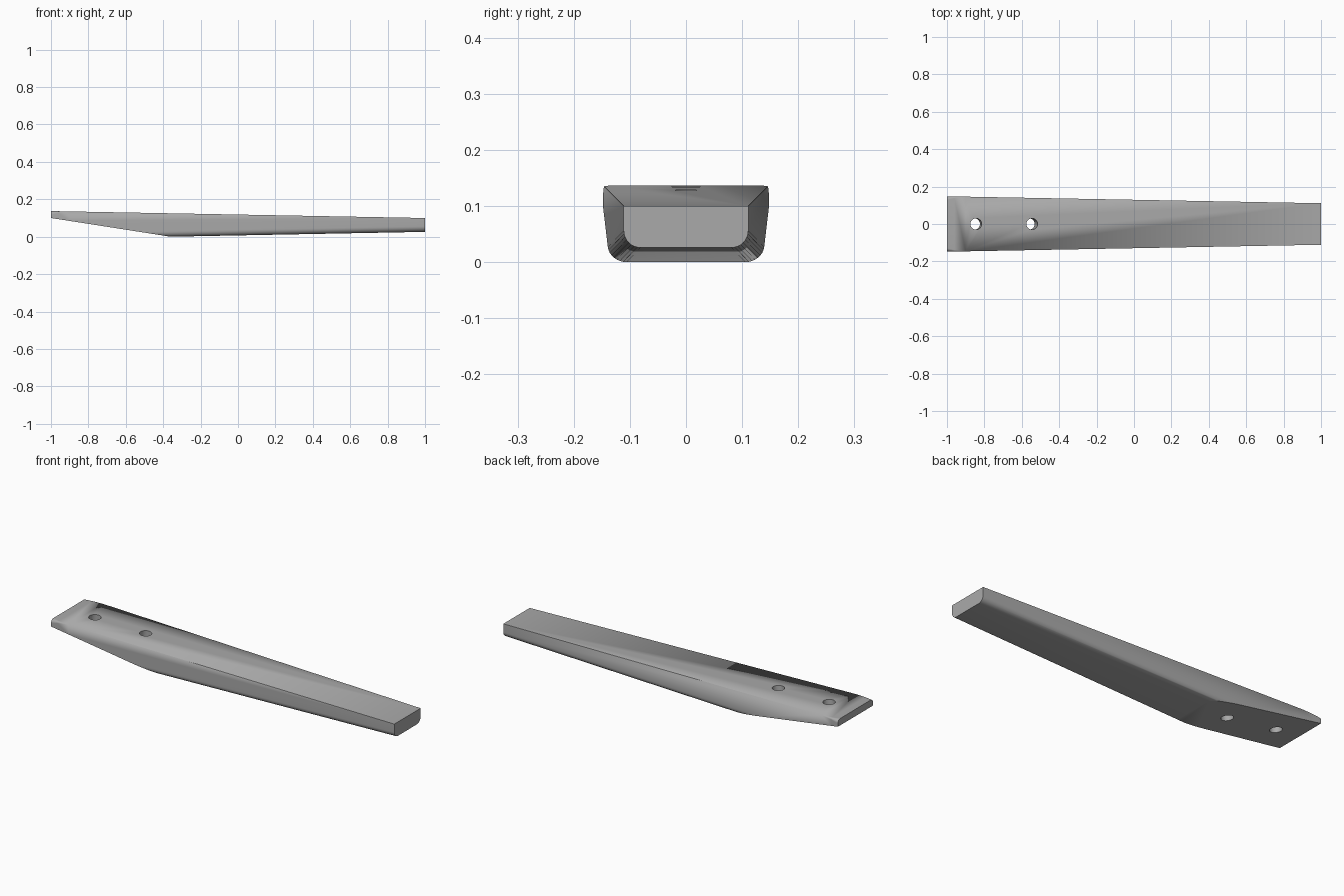
import bpy, bmesh
from math import sin, cos, pi
from mathutils import Vector

cube = bpy.data.objects.get("Cube")
if cube:
    bpy.data.objects.remove(cube)

grey = bpy.data.materials.new("plain grey")
grey.use_nodes = True
colour = (0.4, 0.4, 0.4, 1)
grey.diffuse_color = colour
grey.node_tree.nodes["Principled BSDF"].inputs["Base Color"].default_value = colour

EDGE_R = 0.03
STEPS = 8
RAMP_START = Vector((-0.36, 0, 0.0))
RAMP_NORMAL = Vector((-0.1, 0, -0.64)).normalized()


def section(x, top_r):
    """Cross-section with rounded lower edges and optional rounded upper edges."""
    t = (1 - x) / 2
    half = 0.111 + 0.037 * t
    top = 0.1 + 0.037 * t
    low = 0.026 - 0.038 * t
    side = []
    for i in range(STEPS + 1):
        a = pi / 2 * i / STEPS
        side.append((half - EDGE_R + EDGE_R * sin(a), low + EDGE_R - EDGE_R * cos(a)))
    for i in range(STEPS + 1):
        a = pi / 2 * i / STEPS
        side.append((half - top_r + top_r * cos(a), top - top_r + top_r * sin(a)))
    return [(x, y, z) for y, z in side] + [(x, -y, z) for y, z in reversed(side)]


# Tapered bar, lofted along its length
bm = bmesh.new()
stations = [(-1, 0.02), (-0.96, 0.009), (-0.9, 0), (1, 0)]
rings = [[bm.verts.new(p) for p in section(x, r)] for x, r in stations]
for a, b in zip(rings, rings[1:]):
    for i in range(len(a)):
        j = (i + 1) % len(a)
        bm.faces.new((a[i], a[j], b[j], b[i]))
bm.faces.new(rings[0])
bm.faces.new(rings[-1])
bmesh.ops.remove_doubles(bm, verts=bm.verts, dist=1e-5)

# Sloping cut under the mounting end
cut = bmesh.ops.bisect_plane(bm, geom=bm.verts[:] + bm.edges[:] + bm.faces[:],
                             plane_co=RAMP_START, plane_no=RAMP_NORMAL, clear_outer=True)
rim = [e for e in cut["geom_cut"] if isinstance(e, bmesh.types.BMEdge)]
bmesh.ops.holes_fill(bm, edges=rim, sides=0)
bmesh.ops.recalc_face_normals(bm, faces=bm.faces)
mesh = bpy.data.meshes.new("tapered_leg")
bm.to_mesh(mesh)
bm.free()
leg = bpy.data.objects.new("tapered_leg", mesh)
bpy.context.collection.objects.link(leg)
mesh.materials.append(grey)

# Screw holes, drilled square to the sloping cut
for x in (-0.845, -0.545):
    bpy.ops.mesh.primitive_cylinder_add(
        vertices=32, radius=0.03, depth=0.5, location=(x, 0, 0.13),
        rotation=RAMP_NORMAL.to_track_quat("Z", "Y").to_euler())
    drill = bpy.context.object
    drill.name = "hole_cutter"
    drill.hide_render = True
    drill.data.materials.append(grey)
    bpy.ops.object.select_all(action="DESELECT")
    leg.select_set(True)
    bpy.context.view_layer.objects.active = leg
    mod = leg.modifiers.new("screw_hole", "BOOLEAN")
    mod.operation = "DIFFERENCE"
    mod.solver = "EXACT"
    mod.object = drill
    bpy.ops.object.modifier_apply(modifier=mod.name)
    bpy.data.objects.remove(drill)

bpy.ops.object.shade_smooth_by_angle(angle=pi / 6)
